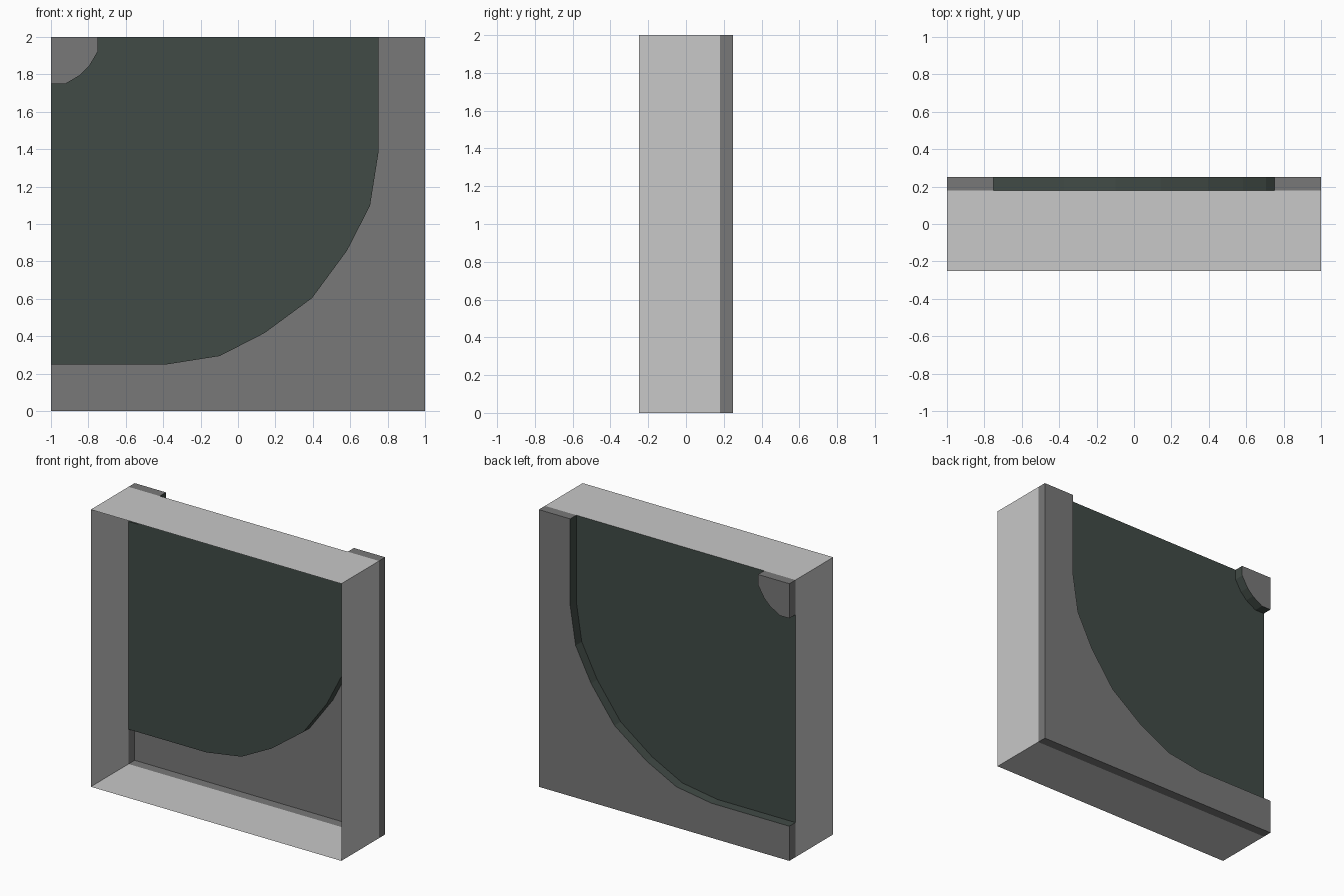
import bpy
import bmesh

if "Cube" in bpy.data.objects:
    bpy.data.objects.remove(bpy.data.objects["Cube"])

FRONT, STEP, BACK = -0.25, 0.18, 0.25   # depth levels along y


def material(name, rgb):
    m = bpy.data.materials.new(name)
    m.diffuse_color = (*rgb, 1.0)
    m.use_nodes = True
    m.node_tree.nodes["Principled BSDF"].inputs["Base Color"].default_value = m.diffuse_color
    return m


light = material("light_grey", (0.58, 0.58, 0.58))
grey = material("mid_grey", (0.19, 0.19, 0.19))
green = material("dark_green", (0.053, 0.070, 0.061))


def strip(bm, path, y0, y1):
    """Sweep an (x, z) path along y; faces point to the left of travel."""
    for (xa, za), (xb, zb) in zip(path, path[1:]):
        pts = [(xa, y0, za), (xb, y0, zb), (xb, y1, zb), (xa, y1, za)]
        bm.faces.new([bm.verts.new(p) for p in pts])


def plate(bm, outline, y):
    """Flat sheet at depth y facing the back."""
    f = bm.faces.new([bm.verts.new((x, y, z)) for x, z in outline])
    f.normal_update()
    if f.normal.y < 0:
        f.normal_flip()


def part(name, mat, strips=(), plates=()):
    bm = bmesh.new()
    for s in strips:
        strip(bm, *s)
    for p in plates:
        plate(bm, *p)
    bmesh.ops.remove_doubles(bm, verts=bm.verts, dist=1e-5)
    me = bpy.data.meshes.new(name)
    bm.to_mesh(me)
    bm.free()
    me.materials.append(mat)
    ob = bpy.data.objects.new(name, me)
    bpy.context.collection.objects.link(ob)
    return ob


# Large arc: half of it as distances from the lower right corner, then mirrored
half = [(2, 0.25), (1.377, 0.25), (1.098, 0.294), (0.858, 0.417)]
dist = half + [(0.604, 0.604)] + [(v, u) for u, v in reversed(half)]
large = [(1 - u, v) for u, v in dist]

# Small arc: distances from the upper left corner, mirrored the same way
half = [(0.25, 0), (0.25, 0.075), (0.203, 0.155)]
dist = half + [(v, u) for u, v in reversed(half)]
small = [(-1 + u, 2 - v) for u, v in dist]

# Open-fronted box walls
part("outer_walls", light,
     strips=[([(1, 0), (-1, 0), (-1, 2), (1, 2), (1, 0)], FRONT, STEP)])

# Raised back trim with the big arched cut-out
part("back_trim", grey,
     strips=[([(0.75, 2), (1, 2), (1, 0), (-1, 0), (-1, 0.25)], STEP, BACK)],
     plates=[(large + [(1, 2), (1, 0), (-1, 0)], BACK)])

# Small quarter-round trim in the opposite corner
part("corner_trim", grey,
     strips=[([(-1, 1.75), (-1, 2), (-0.75, 2)], STEP, BACK)],
     plates=[(small + [(-1, 2)], BACK)])

# Recessed panel between the arcs, with its rims
part("recessed_panel", green,
     strips=[(large, STEP, BACK), (small, STEP, BACK)],
     plates=[(large + small, STEP)])
